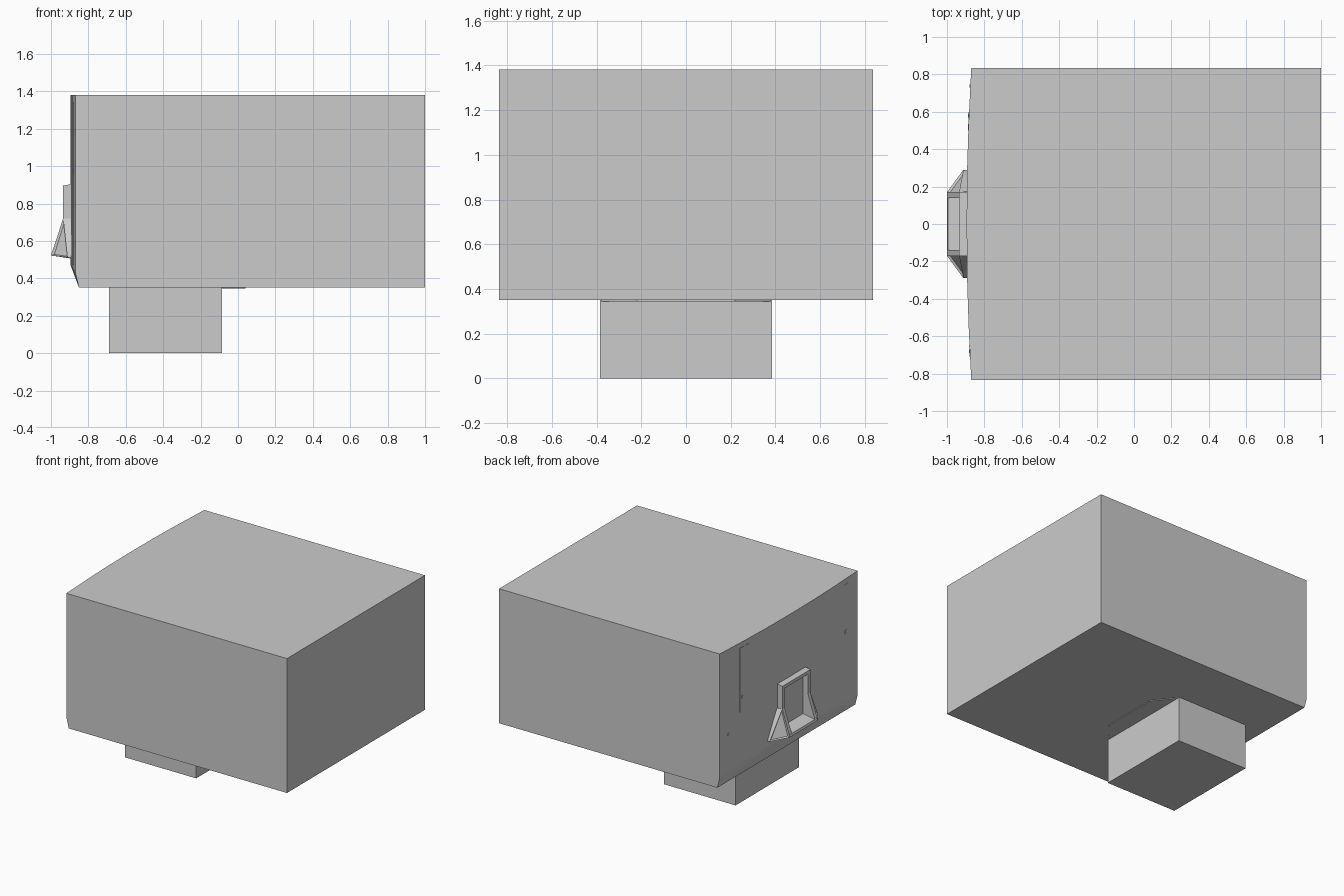
import bpy, bmesh, math
from mathutils import Vector

if "Cube" in bpy.data.objects:
    bpy.data.objects.remove(bpy.data.objects["Cube"])


def hull(name, pts, mirror=False, panel=False):
    """Convex solid through the given corner points, with optional Y mirror and inset flank panel."""
    bm = bmesh.new()
    for p in pts:
        bm.verts.new(p)
    res = bmesh.ops.convex_hull(bm, input=bm.verts[:])
    loose = [v for v in bm.verts if not v.link_faces]
    bmesh.ops.delete(bm, geom=loose, context='VERTS')
    bmesh.ops.dissolve_limit(bm, angle_limit=math.radians(0.3),
                             verts=bm.verts[:], edges=bm.edges[:])
    bmesh.ops.recalc_face_normals(bm, faces=bm.faces[:])
    if panel:
        flank = [f for f in bm.faces if f.normal.x < -0.3 and f.normal.y > 0.3]
        flank = [max(flank, key=lambda f: f.calc_area())]
        bmesh.ops.inset_individual(bm, faces=flank, thickness=0.015, depth=-0.012)
    me = bpy.data.meshes.new(name)
    bm.to_mesh(me)
    bm.free()
    ob = bpy.data.objects.new(name, me)
    bpy.context.collection.objects.link(ob)
    if mirror:
        m = ob.modifiers.new("mirror", 'MIRROR')
        m.use_axis = (False, True, False)
    return ob


def box(name, x0, x1, y0, y1, z0, z1, mirror=False):
    return hull(name, [(x, y, z) for x in (x0, x1) for y in (y0, y1) for z in (z0, z1)], mirror)


# Bowed left face: (y, x, chamfer height) from the middle outwards
bow = [(0, -0.895, 0.47), (0.3, -0.892, 0.465), (0.55, -0.884, 0.455), (0.835, -0.87, 0.43)]


def face_x(y):
    y = abs(y)
    for (a, xa, _), (b, xb, _) in zip(bow, bow[1:]):
        if y <= b:
            return xa + (xb - xa) * (y - a) / (b - a)
    return bow[-1][1]


# Main body with chamfered lower left edge
pts = [(1, s * 0.835, z) for s in (-1, 1) for z in (0.35, 1.38)]
for y, x, cz in bow:
    for s in (-1, 1):
        pts += [(x, s * y, 1.38), (x, s * y, cz), (-0.85, s * y, 0.35)]
hull("main_body", list(dict.fromkeys(pts)))

# Foot block and thin plate beside it
box("foot", -0.69, -0.085, -0.385, 0.385, 0, 0.352)
hull("under_plate", [(x, s * y, z) for x, y in ((-0.087, 0.38), (0.04, 0.22))
                     for s in (-1, 1) for z in (0.345, 0.352)])

# Handle frame: top bar, side posts, sloping bottom lip
hull("handle_top_bar", [(x, s * 0.17, z) for s in (-1, 1) for x, z in
                        ((-0.935, 0.895), (-0.885, 0.905), (-0.935, 0.87), (-0.885, 0.87))])
box("handle_post", -0.935, -0.885, 0.14, 0.17, 0.72, 0.872, mirror=True)
hull("handle_bottom_lip", [(x, s * 0.17, z) for s in (-1, 1) for x, z in
                           ((-1, 0.522), (-0.88, 0.505), (-0.995, 0.54), (-0.88, 0.56))])

# Flared lower flanks with inset triangular panels
hull("handle_flank", [(-0.935, 0.14, 0.72), (-0.935, 0.17, 0.72), (-0.885, 0.14, 0.72),
                      (-0.885, 0.175, 0.72), (-1, 0.14, 0.522), (-1, 0.17, 0.522),
                      (-0.885, 0.14, 0.505), (-0.885, 0.29, 0.507), (-0.912, 0.29, 0.512)],
     mirror=True, panel=True)

# Fine trim strips and fasteners on the bowed face
for name, y0, y1, z0, z1 in (("trim_strip_a", 0.5, 0.61, 0.85, 1.34),
                             ("trim_strip_b", -0.71, -0.65, 0.47, 1.34),
                             ("fastener_a", 0.57, 0.59, 0.95, 0.97),
                             ("fastener_b", -0.69, -0.67, 0.96, 0.99),
                             ("fastener_c", 0.73, 0.745, 0.72, 0.735)):
    out = 0.004 if name.startswith("fastener") else 0.002
    hull(name, [(face_x(y) + d, y, z) for y in (y0, y1) for z in (z0, z1) for d in (-out, 0.01)])
